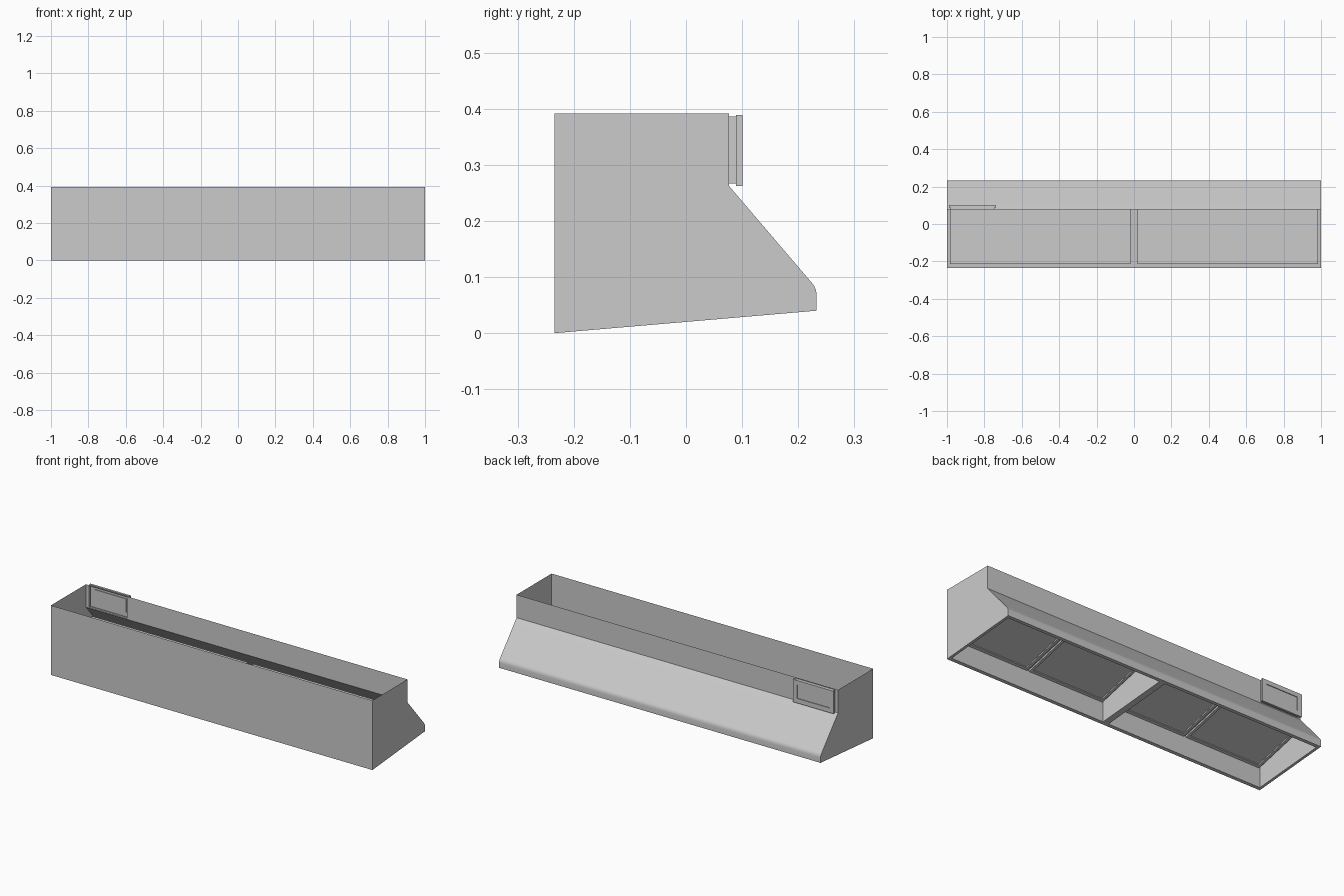
import bpy, bmesh, math
from mathutils import Vector

if "Cube" in bpy.data.objects:
    bpy.data.objects.remove(bpy.data.objects["Cube"])


def loft(name, loops, closed=True, cap=False, mirror=False):
    """Skin a list of equal-length point loops into a sheet."""
    bm = bmesh.new()
    rows = [[bm.verts.new(p) for p in loop] for loop in loops]
    n = len(rows[0])
    for a, b in zip(rows, rows[1:]):
        for i in range(n if closed else n - 1):
            j = (i + 1) % n
            bm.faces.new((a[i], a[j], b[j], b[i]))
    if cap:
        bm.faces.new(rows[-1])
    bmesh.ops.recalc_face_normals(bm, faces=bm.faces)
    me = bpy.data.meshes.new(name)
    bm.to_mesh(me)
    bm.free()
    ob = bpy.data.objects.new(name, me)
    bpy.context.collection.objects.link(ob)
    if mirror:
        ob.modifiers.new("mirror", 'MIRROR').use_axis[0] = True
    return ob


def rect_xz(x0, x1, z0, z1, y):
    return [(x0, y, z0), (x1, y, z0), (x1, y, z1), (x0, y, z1)]


def floor_z(y):
    return 0.04 * (y + 0.234) / 0.467


def rect_floor(x0, x1, y0, y1):
    return [(x, y, floor_z(y)) for x, y in ((x0, y0), (x1, y0), (x1, y1), (x0, y1))]


FRONT, BACK, TOP, BEND = -0.234, 0.077, 0.391, 0.262

# Front sheet
loft("front_wall", [rect_xz(-1, 1, 0, TOP, FRONT)], cap=True)

# Sloped canopy with rounded lip
canopy = [(BACK, BEND), (0.224, 0.090), (0.2285, 0.084), (0.2315, 0.077), (0.233, 0.069), (0.233, 0.04)]
ob = loft("sloped_canopy", [[(x, y, z) for y, z in canopy] for x in (-1, 1)], closed=False)
bpy.context.view_layer.objects.active = ob
ob.select_set(True)
bpy.ops.object.shade_smooth_by_angle(angle=math.radians(30))

# End walls
side = [(FRONT, 0), *reversed(canopy), (BACK, TOP), (FRONT, TOP)]
loft("end_wall", [[(1, y, z) for y, z in side]], cap=True, mirror=True)

# Upper rear wall with a window behind the control box
loft("rear_wall", [rect_xz(-1, 1, BEND, TOP, BACK), rect_xz(-0.98, -0.745, 0.267, 0.386, BACK)])

# Control box: collar, outer plate and pressed-in centre
loft("control_box", [
    rect_xz(-0.98, -0.745, 0.267, 0.386, BACK),
    rect_xz(-0.98, -0.745, 0.267, 0.386, 0.089),
    rect_xz(-0.988, -0.737, 0.262, 0.389, 0.089),
    rect_xz(-0.988, -0.737, 0.262, 0.389, 0.101),
    rect_xz(-0.962, -0.762, 0.288, 0.365, 0.101),
    rect_xz(-0.962, -0.762, 0.288, 0.365, 0.097)], cap=True)
# Inner skin of the control plate
loft("control_plate_back", [
    rect_xz(-0.98, -0.745, 0.267, 0.386, 0.099),
    rect_xz(-0.962, -0.762, 0.288, 0.365, 0.099),
    rect_xz(-0.962, -0.762, 0.288, 0.365, 0.095)], cap=True)

# Filter plane, rising towards the rear
P0, P1 = Vector((0, -0.215, 0.115)), Vector((0, 0.115, 0.198))
LENGTH = (P1 - P0).length
ALONG = (P1 - P0).normalized()
DOWN = Vector((0, ALONG.z, -ALONG.y))


def rect_filter(x0, x1, inset, depth):
    return [Vector((x, 0, 0)) + P0 + ALONG * t + DOWN * depth for x, t in
            ((x0 + inset, inset), (x1 - inset, inset),
             (x1 - inset, LENGTH - inset), (x0 + inset, LENGTH - inset))]


# Bottom rim and flat-topped filter housing, one per half
X0, X1, ROOF = 0.0175, 0.985, 0.2
loft("filter_housing", [
    rect_floor(0, 1, FRONT, 0.233),
    rect_floor(X0, X1, -0.215, 0.215),
    [(X0, -0.215, ROOF), (X1, -0.215, ROOF), (X1, 0.115, ROOF), (X0, 0.115, ROOF)]],
    cap=True, mirror=True)
# Sloping sheet that carries the filters
loft("filter_backing", [rect_filter(X0, X1, 0, 0)], cap=True, mirror=True)

# Two framed filters in each half
mid = (X0 + X1) / 2
for i, (a, b) in enumerate(((X0 + 0.006, mid - 0.003), (mid + 0.003, X1 - 0.006))):
    loft(f"filter_{i + 1}", [
        rect_filter(a, b, 0.003, 0.0005),
        rect_filter(a, b, 0.003, 0.010),
        rect_filter(a, b, 0.018, 0.010),
        rect_filter(a, b, 0.019, 0.004)], cap=True, mirror=True)
